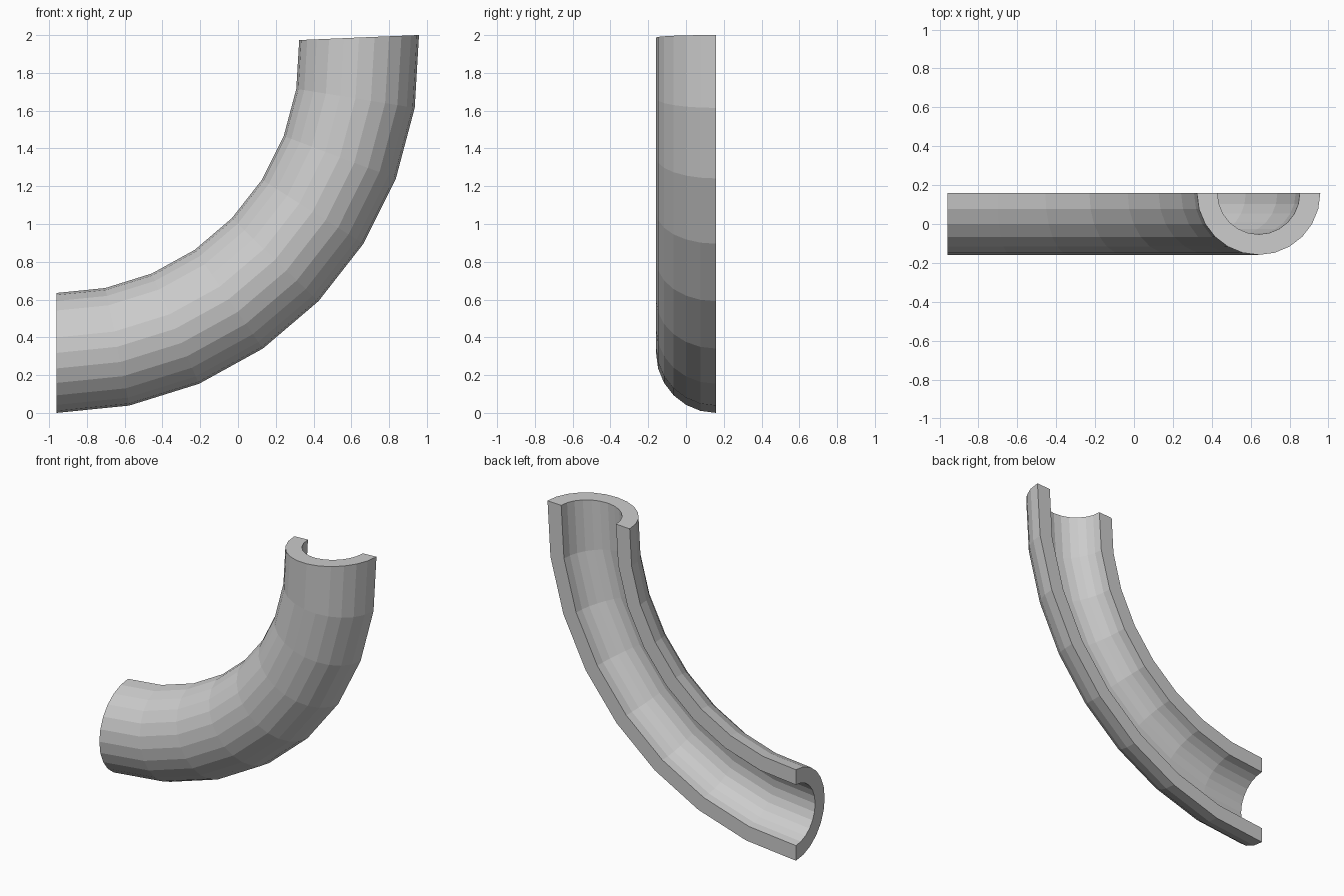
import bpy, bmesh
from math import sin, cos, pi, radians

if "Cube" in bpy.data.objects:
    bpy.data.objects.remove(bpy.data.objects["Cube"])

BEND_R = 1.6025            # bend radius of the pipe centre line
R_OUT, R_IN = 0.3175, 0.212
CX, CZ = -0.96, BEND_R + R_OUT
SWEEP, STEPS, SIDES = radians(92.4), 8, 12
Y_CUT = R_OUT / 2          # plane where the pipe is sliced in half

# half-ring cross-section: outer arc, then inner arc back
arc = [pi * i / SIDES for i in range(SIDES + 1)]
profile = [(R_OUT * cos(a), -R_OUT * sin(a)) for a in arc]
profile += [(R_IN * cos(a), -R_IN * sin(a)) for a in reversed(arc)]
n = len(profile)

# sweep the section round the bend
bm = bmesh.new()
rings = []
for s in range(STEPS + 1):
    t = SWEEP * s / STEPS
    rings.append([bm.verts.new((CX + (BEND_R + u) * sin(t), Y_CUT + v,
                                CZ - (BEND_R + u) * cos(t))) for u, v in profile])
for a, b in zip(rings, rings[1:]):
    for i in range(n):
        j = (i + 1) % n
        bm.faces.new((a[i], a[j], b[j], b[i]))

# end caps, as quads between outer and inner arcs
for r in (rings[0], rings[-1]):
    for i in range(SIDES):
        bm.faces.new((r[i], r[i + 1], r[n - 2 - i], r[n - 1 - i]))
bmesh.ops.recalc_face_normals(bm, faces=bm.faces)

mesh = bpy.data.meshes.new("half_pipe_elbow")
bm.to_mesh(mesh)
bm.free()
obj = bpy.data.objects.new("half_pipe_elbow", mesh)
bpy.context.collection.objects.link(obj)
